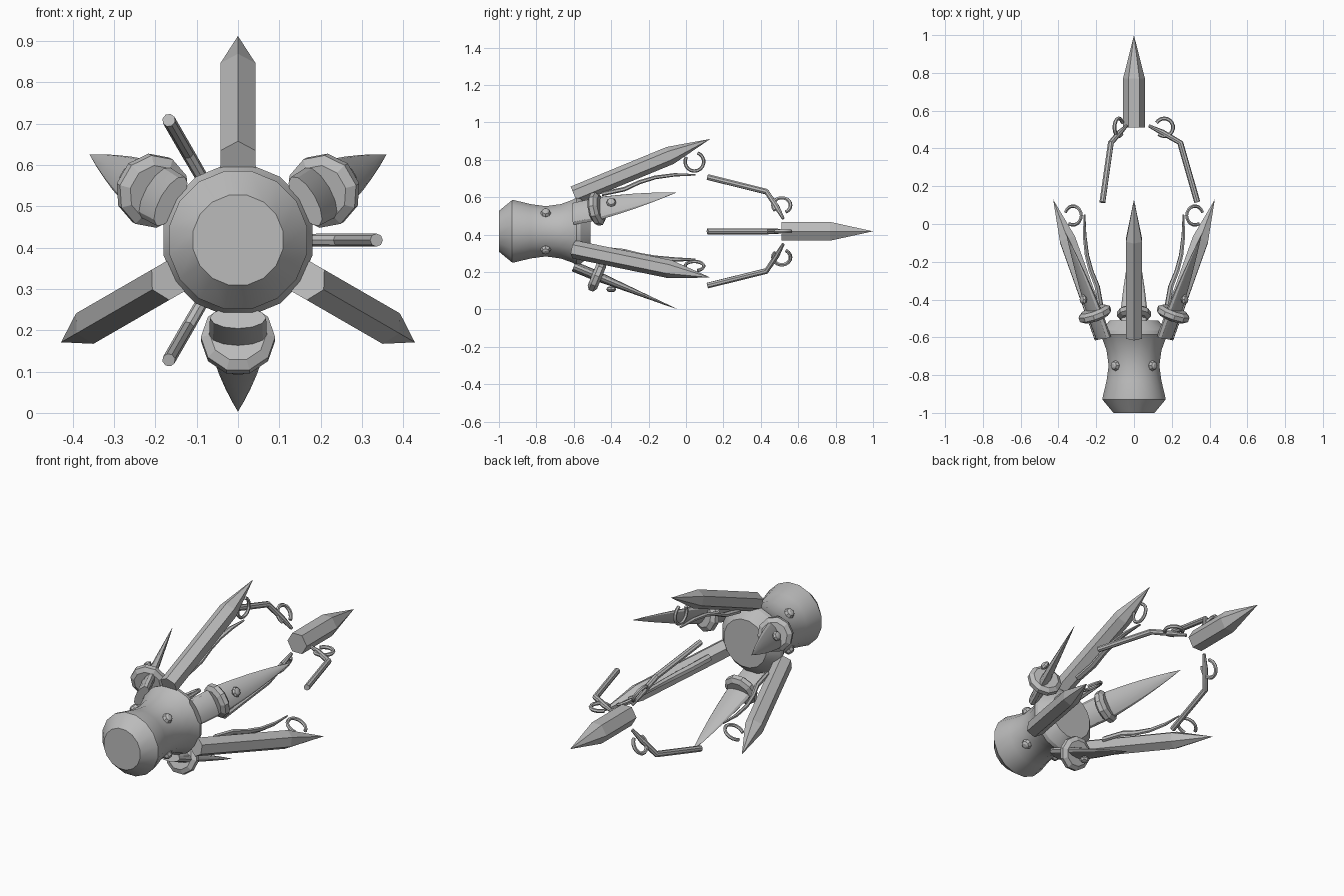
import bpy, bmesh, math
from mathutils import Vector

if "Cube" in bpy.data.objects:
    bpy.data.objects.remove(bpy.data.objects["Cube"])

CZ = 0.418  # height of the central axis

grey = bpy.data.materials.new("plain_grey")
grey.diffuse_color = (0.5, 0.5, 0.5, 1)
grey.use_nodes = True
grey.node_tree.nodes["Principled BSDF"].inputs["Base Color"].default_value = grey.diffuse_color


def sweep(name, path, sizes, sides, angle=0.0, phase=0.0, smooth=30):
    """Loft polygons along a path of (radius, y) points lying in the plane at
    'angle' round the y axis. sizes = (in-plane, sideways) half sizes."""
    a = math.radians(angle)
    er = Vector((math.cos(a), 0, math.sin(a)))
    et = Vector((-math.sin(a), 0, math.cos(a)))
    ey = Vector((0, 1, 0))
    pts = [er * r + ey * y for r, y in path]
    bm = bmesh.new()
    rings = []
    for i, p in enumerate(pts):
        d = (pts[min(i + 1, len(pts) - 1)] - pts[max(i - 1, 0)]).normalized()
        n = d.cross(et).normalized()
        hn, hb = sizes[i] if isinstance(sizes[i], tuple) else (sizes[i], sizes[i])
        ring = []
        for k in range(sides):
            q = 2 * math.pi * k / sides + phase
            ring.append(bm.verts.new(p + n * hn * math.cos(q) + et * hb * math.sin(q)
                                     + Vector((0, 0, CZ))))
        rings.append(ring)
    for r0, r1 in zip(rings, rings[1:]):
        for k in range(sides):
            j = (k + 1) % sides
            bm.faces.new((r0[k], r0[j], r1[j], r1[k]))
    bm.faces.new(rings[0])
    bm.faces.new(rings[-1])
    bmesh.ops.remove_doubles(bm, verts=bm.verts, dist=0.0008)
    bmesh.ops.recalc_face_normals(bm, faces=bm.faces)
    me = bpy.data.meshes.new(name)
    bm.to_mesh(me)
    bm.free()
    me.materials.append(grey)
    ob = bpy.data.objects.new(name, me)
    bpy.context.collection.objects.link(ob)
    if smooth:
        bpy.ops.object.select_all(action='DESELECT')
        ob.select_set(True)
        bpy.context.view_layer.objects.active = ob
        bpy.ops.object.shade_smooth_by_angle(angle=math.radians(smooth))
    return ob


def along(p, q, ts):
    return [(p[0] + (q[0] - p[0]) * t, p[1] + (q[1] - p[1]) * t) for t in ts]


def arc(cr, cy, rad, start, end, n=14):
    out = []
    for i in range(n + 1):
        q = math.radians(start + (end - start) * i / n)
        out.append((cr + rad * math.cos(q), cy + rad * math.sin(q)))
    return out


def bolt(name, r, y, angle, rad, h):
    sweep(name, [(r + h * k, y) for k in (-1, -0.7, 0, 0.7, 1)],
          [rad * k for k in (0.4, 0.75, 1, 0.75, 0.4)], 8, angle)


# waisted body
body = [(-1.0, .111), (-.93, .17), (-.92, .17), (-.83, .148), (-.75, .137),
        (-.67, .148), (-.61, .17), (-.585, .184), (-.565, .18), (-.51, .13)]
sweep("body", [(0, y) for y, r in body], [r for y, r in body], 16, phase=math.pi / 16)
for ang in (45, 135, 225, 315):
    bolt("body_bolt", .138, -.75, ang, .028, .022)

# three long hexagonal blades, each with a hooked strip inside
for ang in (90, 210, 330):
    sweep("long_blade", along((.194, -.598), (.494, .13), (0, .705, 1)),
          [.049, .049, .0003], 6, ang, smooth=0)
    sweep("blade_strip",
          [(.20, -.45), (.225, -.33), (.262, -.25), (.288, -.165), (.302, -.06), (.302, .05)],
          [(.012, .02), (.012, .02), (.011, .018), (.01, .016), (.009, .013), (.004, .006)],
          6, ang)
    sweep("blade_hook", arc(.372, .045, .05, 20, 300), [.009] * 15, 6, ang)

# three flat petals with collars and rivets
base, tip = (.188, -.6), (.415, -.05)
for ang in (30, 150, 270):
    sweep("petal", along(base, tip, (0, .2, .3, .45, .6, .75, .88, 1)),
          [(.028, .068), (.028, .07), (.024, .068), (.019, .058), (.014, .046),
           (.009, .031), (.005, .016), (.0003, .0003)], 12, ang)
    sweep("petal_collar", along(base, tip, (.18, .205, .245, .27)),
          [.068, .09, .09, .068], 10, ang, phase=math.pi / 10, smooth=0)
    bolt("petal_rivet", .31, -.4, ang, .027, .015)

# rear spear
sweep("rear_spear", [(0, .51), (0, .77), (0, 1.0)], [.058, .058, .0003], 6, smooth=0)

# three bent rods with open rings reaching the spear
for ang in (0, 120, 240):
    sweep("bent_rod", [(.335, .115), (.245, .43), (.15, .485), (.078, .52)],
          [.016, .016, .015, .008], 8, ang)
    sweep("rod_ring", arc(.16, .512, .047, -130, 150), [.01] * 15, 6, ang)
